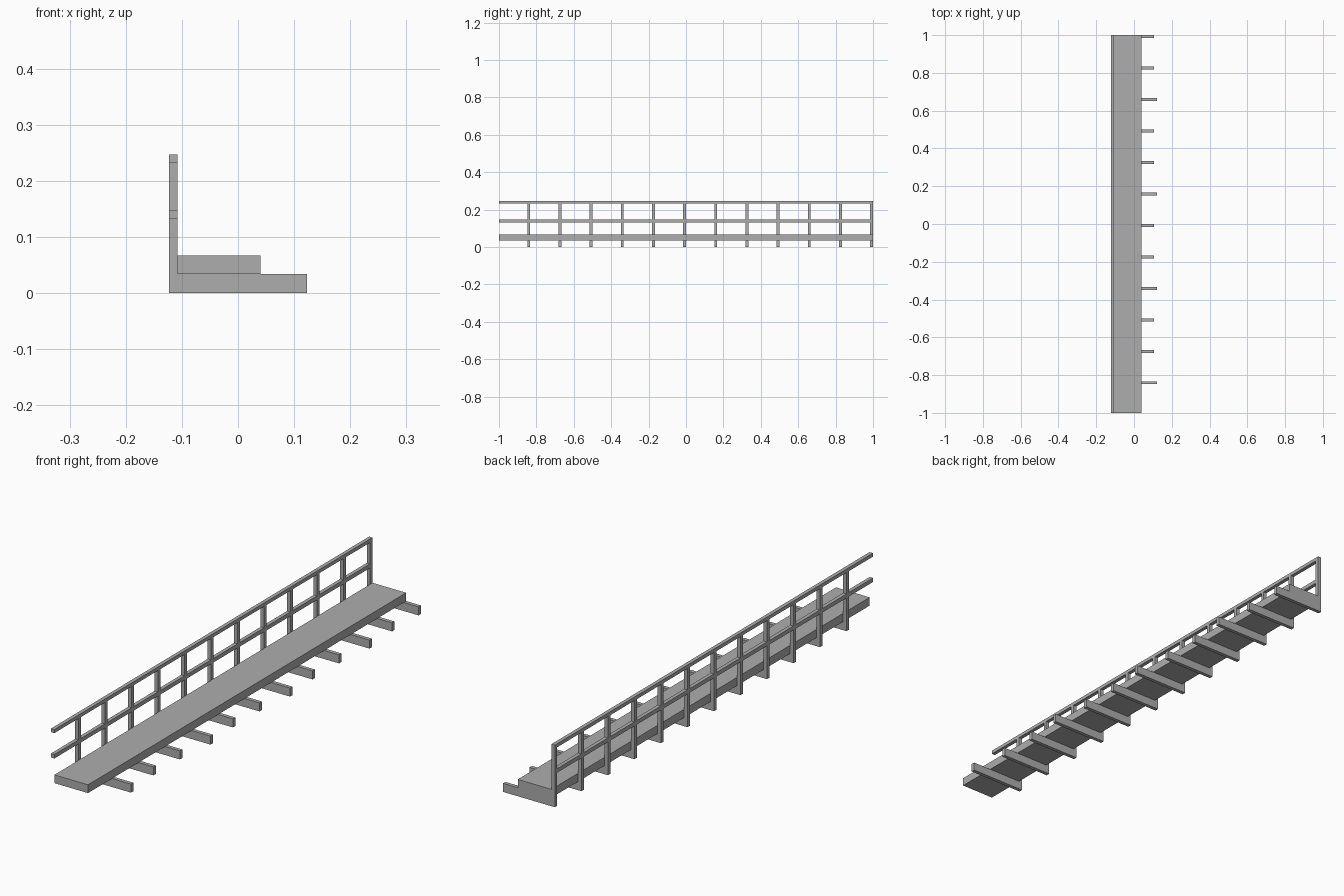
import bpy

default_cube = bpy.data.objects.get("Cube")
if default_cube:
    bpy.data.objects.remove(default_cube, do_unlink=True)

# Single flat grey
grey = bpy.data.materials.new("plain grey")
grey.use_nodes = True
colour = (0.42, 0.42, 0.42, 1)
grey.diffuse_color = colour
grey.node_tree.nodes["Principled BSDF"].inputs["Base Color"].default_value = colour


def box(name, x, y, z):
    """Axis-aligned box from (min, max) ranges."""
    ranges = (x, y, z)
    bpy.ops.mesh.primitive_cube_add(size=1, location=[(a + b) / 2 for a, b in ranges])
    ob = bpy.context.object
    ob.name = name
    ob.scale = [b - a for a, b in ranges]
    bpy.ops.object.transform_apply(location=False, rotation=False, scale=True)
    ob.data.materials.append(grey)
    return ob


OUTER, INNER = -0.123, -0.108      # railing thickness in x
BEAM_TOP, DECK_TOP, RAIL_TOP = 0.034, 0.067, 0.247
WIDTH, SPACING, COUNT = 0.015, 1 / 6, 12
LENGTH = (-1, 1)

# Walkway deck
box("deck", (INNER, 0.04), LENGTH, (BEAM_TOP, DECK_TOP))

# Handrail and middle rail
box("top_rail", (OUTER, INNER), LENGTH, (0.233, RAIL_TOP))
box("middle_rail", (OUTER, INNER), LENGTH, (0.132, 0.148))

# Cross beams, every third one longer, each with a railing post
for i in range(COUNT):
    back = 1 - i * SPACING
    span = (back - WIDTH, back)
    tip = 0.123 if i % 3 == 2 else 0.105
    box(f"cross_beam_{i + 1}", (INNER, tip), span, (0, BEAM_TOP))
    box(f"railing_post_{i + 1}", (OUTER, INNER), span, (0, 0.233))
